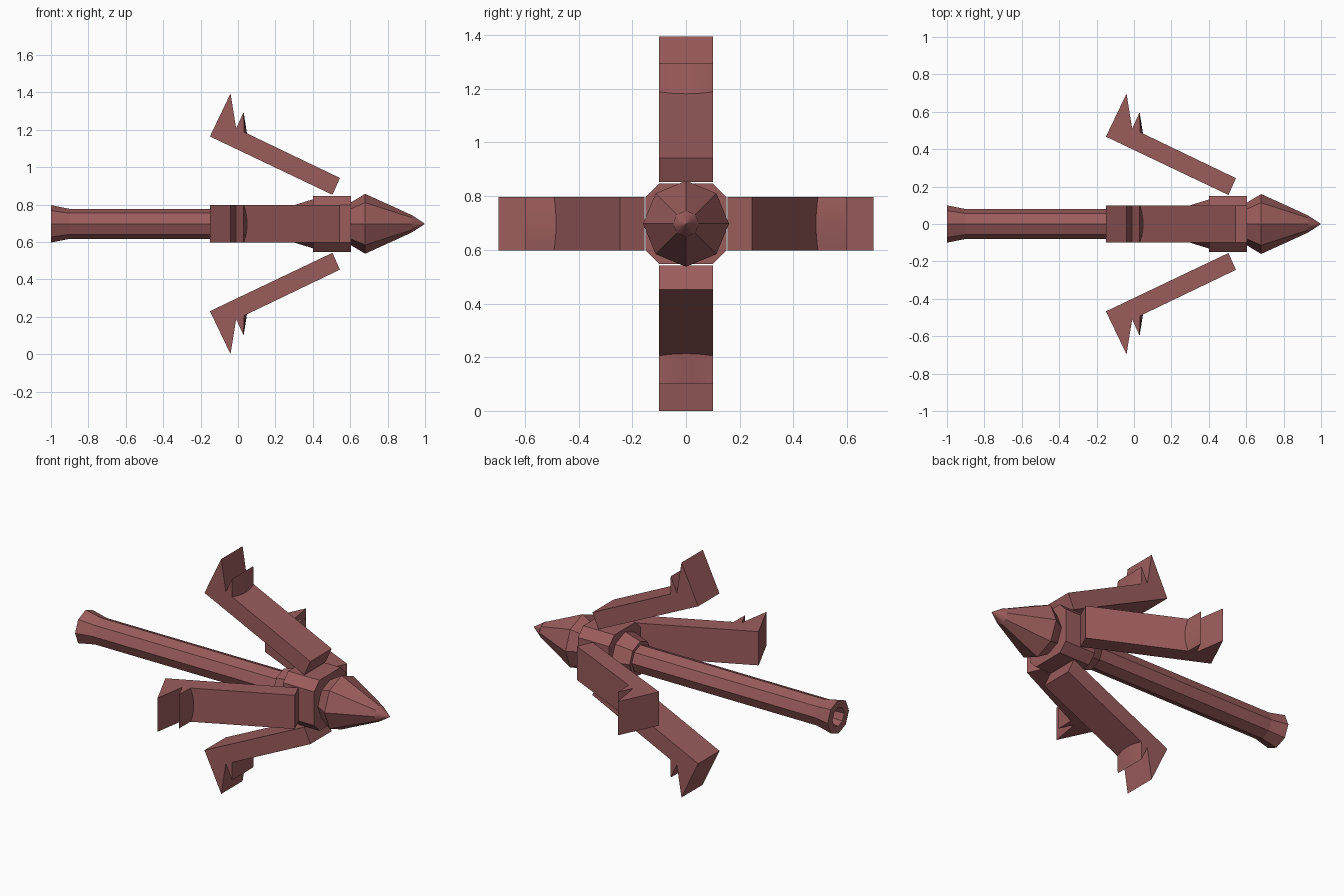
import bpy
import bmesh
from math import cos, pi, radians, sin

cube = bpy.data.objects.get("Cube")
if cube:
    bpy.data.objects.remove(cube, do_unlink=True)

AXIS = 0.697  # height of the long axis

metal = bpy.data.materials.new("dull red metal")
metal.use_nodes = True
colour = (0.33, 0.107, 0.107, 1)
metal.diffuse_color = colour
metal.node_tree.nodes["Principled BSDF"].inputs["Base Color"].default_value = colour


def finish(name, bm, smooth=None):
    """Turn a bmesh into a named, coloured object on the long axis."""
    bmesh.ops.recalc_face_normals(bm, faces=bm.faces)
    mesh = bpy.data.meshes.new(name)
    bm.to_mesh(mesh)
    bm.free()
    mesh.materials.append(metal)
    obj = bpy.data.objects.new(name, mesh)
    bpy.context.collection.objects.link(obj)
    obj.location.z = AXIS
    if smooth:
        bpy.ops.object.select_all(action="DESELECT")
        obj.select_set(True)
        bpy.context.view_layer.objects.active = obj
        bpy.ops.object.shade_smooth_by_angle(angle=radians(smooth))
    return obj


def loft(rings):
    """Bridge equal-sized rings of points and cap both ends."""
    bm = bmesh.new()
    rows = [[bm.verts.new(p) for p in ring] for ring in rings]
    for a, b in zip(rows, rows[1:]):
        for i in range(len(a)):
            j = (i + 1) % len(a)
            bm.faces.new((a[i], a[j], b[j], b[i]))
    bm.faces.new(rows[0])
    bm.faces.new(rows[-1])
    return bm


def lathe(name, profile, sides=8, smooth=None):
    """Sweep (x, radius) points around the long axis."""
    rings = [[(x, r * sin(2 * pi * i / sides), r * cos(2 * pi * i / sides))
              for i in range(sides)] for x, r in profile]
    return finish(name, loft(rings), smooth)


# Shaft with a flared, hollow tail
lathe("shaft", [(-0.9, 0.05), (-1, 0.055), (-1, 0.1), (-0.9, 0.08), (0.35, 0.08)])

# Tapered sleeve behind the collar, and the pointed head ahead of it
lathe("rear_sleeve", [(0.3, 0.1), (0.42, 0.137)])
lathe("head", [(0.55, 0.11), (0.6, 0.112), (0.68, 0.16), (0.93, 0.046)])
lathe("head_tip", [(0.93, 0.046), (0.998, 0.001)], sides=24, smooth=40)

# Square collar with chamfered corners
section = [(0.1, 0.15), (0.15, 0.1), (0.15, -0.1), (0.1, -0.15),
           (-0.1, -0.15), (-0.15, -0.1), (-0.15, 0.1), (-0.1, 0.15)]
finish("collar", loft([[(x, y, z) for y, z in section] for x in (0.4, 0.605)]))


def arm_slice(t):
    """Barbed arm outline; the foot of the small barb bulges mid-width."""
    foot = 0.032 + 0.016 * (1 - t * t)
    outline = [(0.545, 0.245), (0.505, 0.155), (-0.15, 0.467), (-0.04, 0.697),
               (-0.01, 0.51), (0.03, 0.597), (foot, 0.485 - (foot - 0.045) * 0.48)]
    return [(x, t * 0.1, z) for x, z in outline]


# Four folding arms around the collar
for turn, place in enumerate(("top", "front", "bottom", "back")):
    arm = finish(place + "_arm", loft([arm_slice(i / 4 - 1) for i in range(9)]), 30)
    arm.rotation_euler.x = turn * pi / 2
